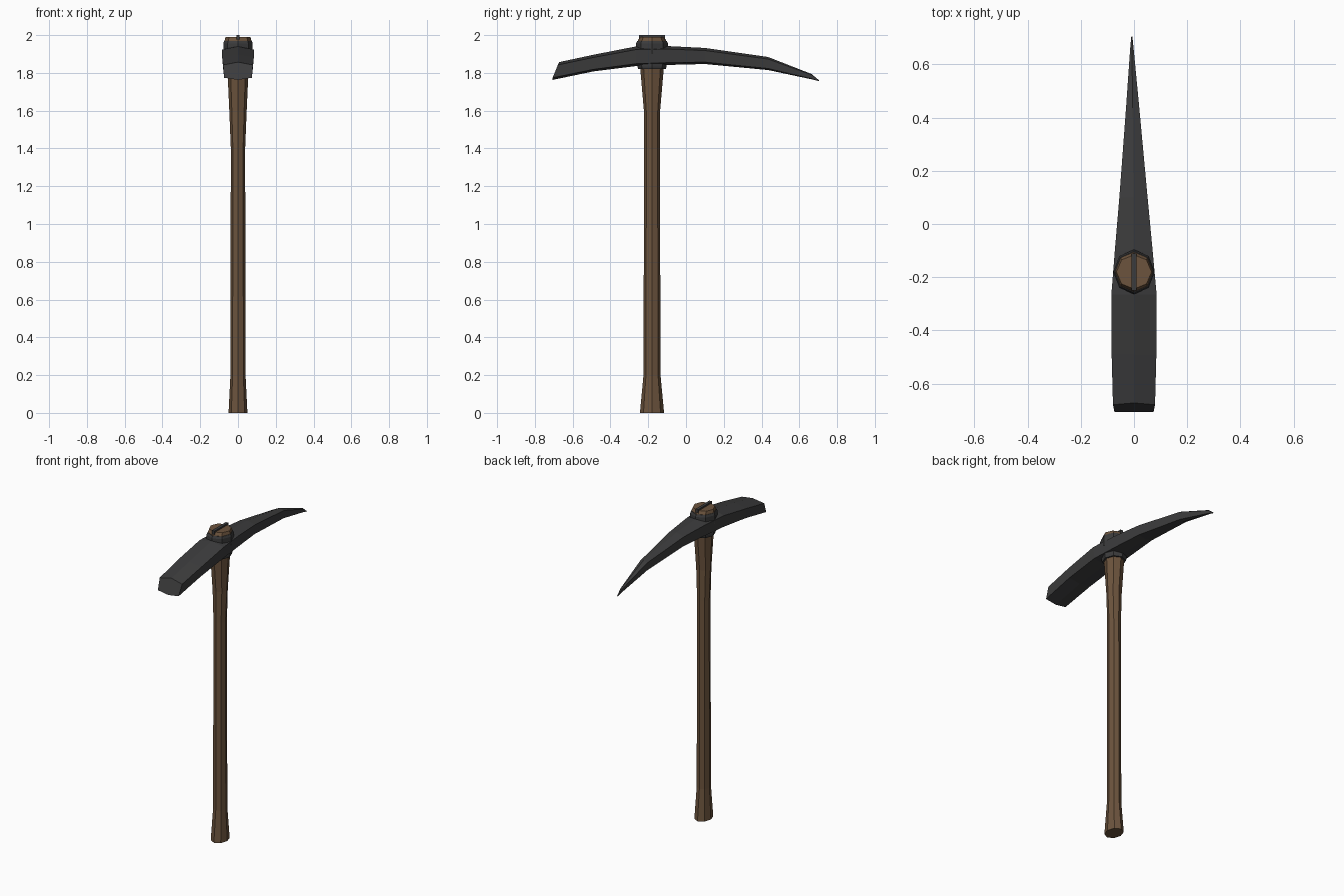
import bpy
import bmesh
import math

cube = bpy.data.objects.get("Cube")
if cube:
    bpy.data.objects.remove(cube, do_unlink=True)

EYE_Y = -0.18  # handle axis


def material(name, rgb):
    mat = bpy.data.materials.new(name)
    mat.use_nodes = True
    mat.diffuse_color = (*rgb, 1)
    node = mat.node_tree.nodes["Principled BSDF"]
    node.inputs["Base Color"].default_value = (*rgb, 1)
    node.inputs["Roughness"].default_value = 0.8
    return mat


wood = material("brown wood", (0.15, 0.088, 0.047))
iron = material("dark iron", (0.045, 0.045, 0.046))


def loft(name, rings, mat):
    """Skin a list of equal-length point rings, with capped ends."""
    bm = bmesh.new()
    loops = [[bm.verts.new(p) for p in ring] for ring in rings]
    n = len(loops[0])
    for a, b in zip(loops, loops[1:]):
        for i in range(n):
            j = (i + 1) % n
            bm.faces.new((a[i], a[j], b[j], b[i]))
    bm.faces.new(loops[0][::-1])
    bm.faces.new(loops[-1])
    bmesh.ops.recalc_face_normals(bm, faces=bm.faces)
    mesh = bpy.data.meshes.new(name)
    bm.to_mesh(mesh)
    bm.free()
    mesh.materials.append(mat)
    obj = bpy.data.objects.new(name, mesh)
    bpy.context.collection.objects.link(obj)
    return obj


def octagon(z, rx, ry):
    angles = [math.tau * i / 8 for i in range(8)]
    return [(rx * math.cos(a), EYE_Y + ry * math.sin(a), z) for a in angles]


def octagon_part(name, profile, mat):
    return loft(name, [octagon(*row) for row in profile], mat)


# Handle, flared at the grip end and toward the eye
octagon_part("handle", [
    (0, 0.05, 0.064), (0.2, 0.04, 0.045), (1.4, 0.038, 0.042),
    (1.6, 0.046, 0.043), (1.82, 0.056, 0.062), (1.95, 0.062, 0.068)], wood)

# Handle end showing above the head
octagon_part("handle_top", [
    (1.94, 0.07, 0.075), (1.972, 0.071, 0.075), (1.99, 0.066, 0.064)], wood)

# Iron collars above and below the eye
octagon_part("upper_collar", [
    (1.9, 0.078, 0.084), (1.956, 0.078, 0.084), (1.97, 0.073, 0.078)], iron)
octagon_part("lower_collar", [
    (1.82, 0.066, 0.073), (1.835, 0.07, 0.077), (1.9, 0.07, 0.077)], iron)

# Wedge driven into the handle end
bpy.ops.mesh.primitive_cube_add(size=1, location=(0, EYE_Y, 1.97))
wedge = bpy.context.object
wedge.name = "wedge"
wedge.scale = (0.018, 0.14, 0.06)
wedge.data.materials.append(iron)


# Head: six-sided section swept from the chisel end to the point
def section(y, top, bottom, w, shift=0, lean=0):
    h = top - bottom
    return [(shift, y + lean, top),
            (shift + w, y + lean * 0.8, top - 0.16 * h),
            (shift + w * 0.93, y, bottom + 0.12 * h),
            (shift, y, bottom),
            (shift - w * 0.93, y, bottom + 0.12 * h),
            (shift - w, y + lean * 0.8, top - 0.16 * h)]


loft("pick_head", [
    section(-0.706, 1.857, 1.763, 0.079, 0, 0.034),
    section(-0.49, 1.896, 1.808, 0.084),
    section(-0.265, 1.94, 1.836, 0.085),
    section(-0.1, 1.942, 1.842, 0.071, -0.001),
    section(0.1, 1.932, 1.847, 0.053, -0.002),
    section(0.435, 1.884, 1.815, 0.025, -0.005),
    section(0.665, 1.794, 1.766, 0.006, -0.008),
    section(0.705, 1.76, 1.756, 0.002, -0.008)], iron)
